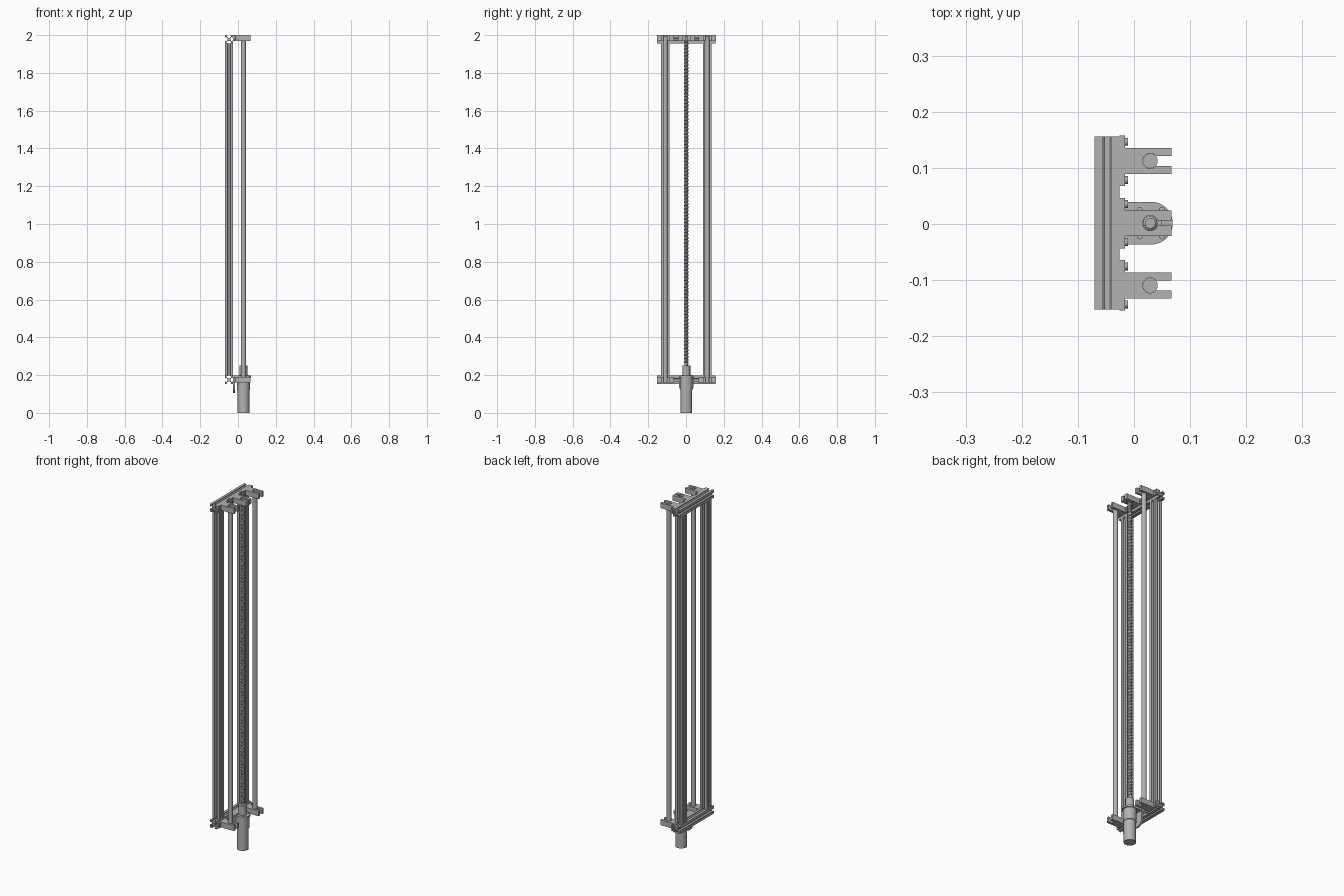
import bpy, bmesh
from math import sin, cos, pi, radians, asin
from mathutils import Vector

cube = bpy.data.objects.get("Cube")
if cube:
    bpy.data.objects.remove(cube, do_unlink=True)

metal = bpy.data.materials.new("grey metal")
metal.use_nodes = True
GREY = (0.45, 0.45, 0.45, 1)
metal.diffuse_color = GREY
metal.node_tree.nodes["Principled BSDF"].inputs["Base Color"].default_value = GREY

MID_Y = 0.0015          # centre line of the drive
AXIS_X = 0.029          # shafts stand on this line
BEAM_X = -0.048         # centre of the slotted beams
HALF = 0.022            # half the beam width
SIDE = 0.111            # distance from the drive to each guide rod
LOW, HIGH = 0.175, 1.978  # centre heights of the cross beams


def finish(name, bm, smooth=False):
    bmesh.ops.recalc_face_normals(bm, faces=bm.faces[:])
    mesh = bpy.data.meshes.new(name)
    bm.to_mesh(mesh)
    bm.free()
    mesh.materials.append(metal)
    ob = bpy.data.objects.new(name, mesh)
    bpy.context.collection.objects.link(ob)
    if smooth:
        bpy.ops.object.select_all(action='DESELECT')
        ob.select_set(True)
        bpy.context.view_layer.objects.active = ob
        bpy.ops.object.shade_smooth_by_angle(angle=radians(35))
    return ob


def prism(name, outline, lo, hi, axis="z", smooth=False):
    """Extrude a flat outline along one axis."""
    place = {"x": lambda u, v, w: (w, u, v),
             "y": lambda u, v, w: (u, w, v),
             "z": lambda u, v, w: (u, v, w)}[axis]
    bm = bmesh.new()
    face = bm.faces.new([bm.verts.new(place(u, v, lo)) for u, v in outline])
    new = bmesh.ops.extrude_face_region(bm, geom=[face])["geom"]
    move = Vector(place(0, 0, hi - lo))
    bmesh.ops.translate(bm, vec=move, verts=[g for g in new if isinstance(g, bmesh.types.BMVert)])
    return finish(name, bm, smooth)


def arc(cx, cy, r, start, end, n):
    return [(cx + r * cos(start + (end - start) * i / n),
             cy + r * sin(start + (end - start) * i / n)) for i in range(n + 1)]


def rod(name, u, v, r, lo, hi, axis="z", n=32):
    return prism(name, arc(u, v, r, 0, 2 * pi, n)[:-1], lo, hi, axis, True)


def beam(name, u, v, lo, hi, axis):
    """Slotted beam with a T groove in each of its four faces."""
    half = [(0.005, 0.008), (0.012, 0.015), (0.012, 0.019), (0.0072, 0.019), (0.0072, HALF)]
    quarter = half + [(HALF, HALF)] + [(b, a) for a, b in reversed(half)]
    outline = []
    for k in range(4):      # each quarter is turned clockwise
        for a, b in quarter:
            for _ in range(k):
                a, b = b, -a
            outline.append((u + a, v + b))
    return prism(name, outline, lo, hi, axis)


def clamp(name, y, z, slot):
    """T-shaped shaft clamp with a keyhole slot, open at the front."""
    r, body, flange, tip = 0.0135, 0.023, 0.045, 0.067
    back, step = BEAM_X + HALF, BEAM_X + HALF + 0.01
    a = asin(slot / r)
    outline = [(back, y - flange), (step, y - flange), (step, y - body), (tip, y - body),
               (tip, y - slot)]
    outline += arc(AXIS_X, y, r, 2 * pi - a, a, 28)
    outline += [(tip, y + slot), (tip, y + body), (step, y + body), (step, y + flange),
                (back, y + flange)]
    prism(name, outline, z - 0.015, z + 0.015)
    for s in (-1, 1):       # bolts on the flange
        rod(name + "_bolt", y + s * 0.034, z, 0.007, step - 0.002, step + 0.005, "x", 16)


def rounded_plate(name, start, u_axis_mid, r, sign, lo, hi, axis):
    """Plate with one straight end and one half-round end."""
    if axis == "z":
        outline = [(start, MID_Y - r)] + arc(u_axis_mid, MID_Y, r, -pi / 2, pi / 2, 24)
        outline += [(start, MID_Y + r)]
    else:
        outline = [(MID_Y - r, start)] + arc(MID_Y, u_axis_mid, r, pi, 2 * pi, 24)
        outline += [(MID_Y + r, start)]
    return prism(name, outline, lo, hi, axis, True)


# Frame: two cross beams and two uprights
for name, z in (("bottom_beam", LOW), ("top_beam", HIGH)):
    beam(name, BEAM_X, z, MID_Y - 0.154, MID_Y + 0.154, "y")
for name, s in (("right_upright", -1), ("left_upright", 1)):
    beam(name, BEAM_X, MID_Y + s * SIDE, LOW + HALF, HIGH - HALF, "z")

# Guide rods with a clamp at each end
for name, s in (("right", -1), ("left", 1)):
    y = MID_Y + s * SIDE
    rod(name + "_guide_rod", AXIS_X, y, 0.0133, LOW - 0.015, HIGH + 0.014)
    clamp(name + "_bottom_clamp", y, LOW, 0.009)
    clamp(name + "_top_clamp", y, HIGH + 0.007, 0.009)

# Lead screw: a core and a helical thread
clamp("screw_top_clamp", MID_Y, HIGH + 0.007, 0.0045)
rod("screw_core", AXIS_X, MID_Y, 0.0095, 0.2, HIGH + 0.015)
bm = bmesh.new()
pitch, steps, bottom, top = 0.018, 14, 0.25, 1.972
previous = None
for i in range(int((top - bottom) / pitch * steps)):
    t = 2 * pi * i / steps
    z = bottom + pitch * i / steps
    row = [bm.verts.new((AXIS_X + r * cos(t), MID_Y + r * sin(t), z + k * pitch))
           for r, k in ((0.009, 0), (0.013, 0.2), (0.013, 0.5), (0.009, 0.7))]
    if previous:
        for j in range(3):
            bm.faces.new((previous[j], row[j], row[j + 1], previous[j + 1]))
    previous = row
finish("screw_thread", bm, True)

# Motor, its bracket and the shaft coupling
plate_top = LOW + HALF
back = BEAM_X + HALF
rounded_plate("motor_plate", back, 0.031, 0.038, 1, plate_top - 0.01, plate_top, "z")
rounded_plate("motor_bracket_back", plate_top, 0.143, 0.038, -1, back, back + 0.009, "x")
rod("motor_body", AXIS_X, MID_Y, 0.031, 0, 0.13, n=40)
rod("motor_gearbox", AXIS_X, MID_Y, 0.034, 0.12, plate_top - 0.01, n=40)
rod("shaft_coupling", AXIS_X, MID_Y, 0.021, plate_top, 0.252)
for x in (0.01, 0.05):
    for s in (-1, 1):
        rod("motor_screw", x, MID_Y + s * 0.024, 0.005, plate_top, plate_top + 0.004, n=12)
